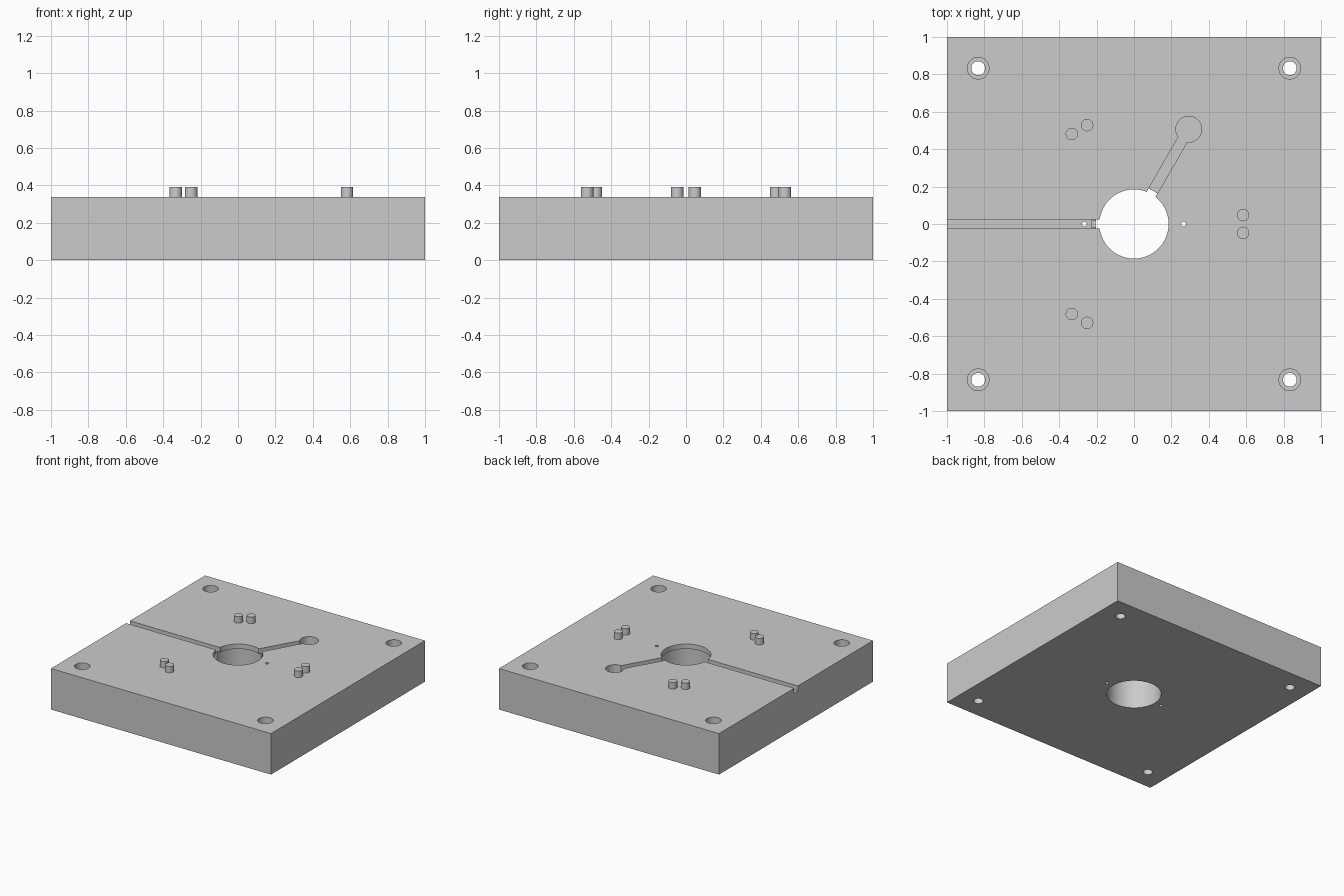
import bpy
from math import cos, sin, pi, radians

default = bpy.data.objects.get("Cube")
if default:
    bpy.data.objects.remove(default, do_unlink=True)

TOP = 0.337      # plate thickness
LIP = 0.04       # thickness of the rim over the bore

grey = bpy.data.materials.new("machined grey")
grey.use_nodes = True
colour = (0.6, 0.6, 0.6, 1)
grey.diffuse_color = colour
grey.node_tree.nodes["Principled BSDF"].inputs["Base Color"].default_value = colour


def box(name, x0, x1, y0, y1, z0, z1, angle=0):
    """Box between limits, turned about the z axis through the origin."""
    cx, cy = (x0 + x1) / 2, (y0 + y1) / 2
    c, s = cos(angle), sin(angle)
    bpy.ops.mesh.primitive_cube_add(
        size=1, location=(cx * c - cy * s, cx * s + cy * c, (z0 + z1) / 2),
        rotation=(0, 0, angle), scale=(x1 - x0, y1 - y0, z1 - z0))
    ob = bpy.context.object
    ob.name = name
    ob.data.materials.append(grey)
    return ob


def cylinder(name, x, y, r, z0, z1, sides=48):
    bpy.ops.mesh.primitive_cylinder_add(
        vertices=sides, radius=r, depth=z1 - z0, location=(x, y, (z0 + z1) / 2))
    ob = bpy.context.object
    ob.name = name
    ob.data.materials.append(grey)
    return ob


plate = box("plate", -1, 1, -1, 1, 0, TOP)
over = TOP + 0.1

# Central bore, wider below its top rim
cutters = [
    cylinder("bore_rim_cutter", 0, 0, 0.185, 0.1, over, 96),
    cylinder("bore_cutter", 0, 0, 0.205, -0.1, TOP - LIP, 96),
]

# Straight channel to the side, with a deeper notch at the bore
cutters += [
    box("side_channel_cutter", -1.1, -0.15, -0.025, 0.025, TOP - LIP - 0.002, over),
    box("bore_notch_cutter", -0.228, -0.14, -0.02, 0.02, TOP - 0.1, over),
]

# Slanted channel and the round pocket at its end
slant = radians(60)
cutters += [
    box("slanted_channel_cutter", 0.13, 0.56, -0.027, 0.027, TOP - 0.1, over, slant),
    cylinder("pocket_cutter", 0.585 * cos(slant), 0.585 * sin(slant), 0.069,
             TOP - 0.1, over),
]

# Small through holes beside the bore
for x in (-0.265, 0.265):
    cutters.append(cylinder("dowel_hole_cutter", x, 0, 0.013, -0.1, over, 24))

# Counterbored screw holes in the corners
for x in (-0.833, 0.833):
    for y in (-0.833, 0.833):
        cutters.append(cylinder("screw_hole_cutter", x, y, 0.037, -0.1, over))
        cutters.append(cylinder("counterbore_cutter", x, y, 0.058, TOP - 0.17, over))

for cutter in cutters:
    cutter.hide_render = True
    mod = plate.modifiers.new(cutter.name, "BOOLEAN")
    mod.operation = "DIFFERENCE"
    mod.solver = "EXACT"
    mod.object = cutter

bpy.ops.object.select_all(action="DESELECT")
plate.select_set(True)
bpy.context.view_layer.objects.active = plate
for cutter in cutters:
    bpy.ops.object.modifier_apply(modifier=cutter.name)
for cutter in cutters:
    bpy.data.objects.remove(cutter, do_unlink=True)
bpy.ops.object.shade_smooth_by_angle(angle=radians(30))

# Three pairs of locating pins around the bore
for i in range(3):
    for side in (-1, 1):
        a = i * 2 * pi / 3 + side * radians(4.65)
        cylinder("locating_pin", 0.585 * cos(a), 0.585 * sin(a), 0.033,
                 TOP - 0.02, 0.39, 32)
        bpy.ops.object.shade_smooth_by_angle(angle=radians(30))
